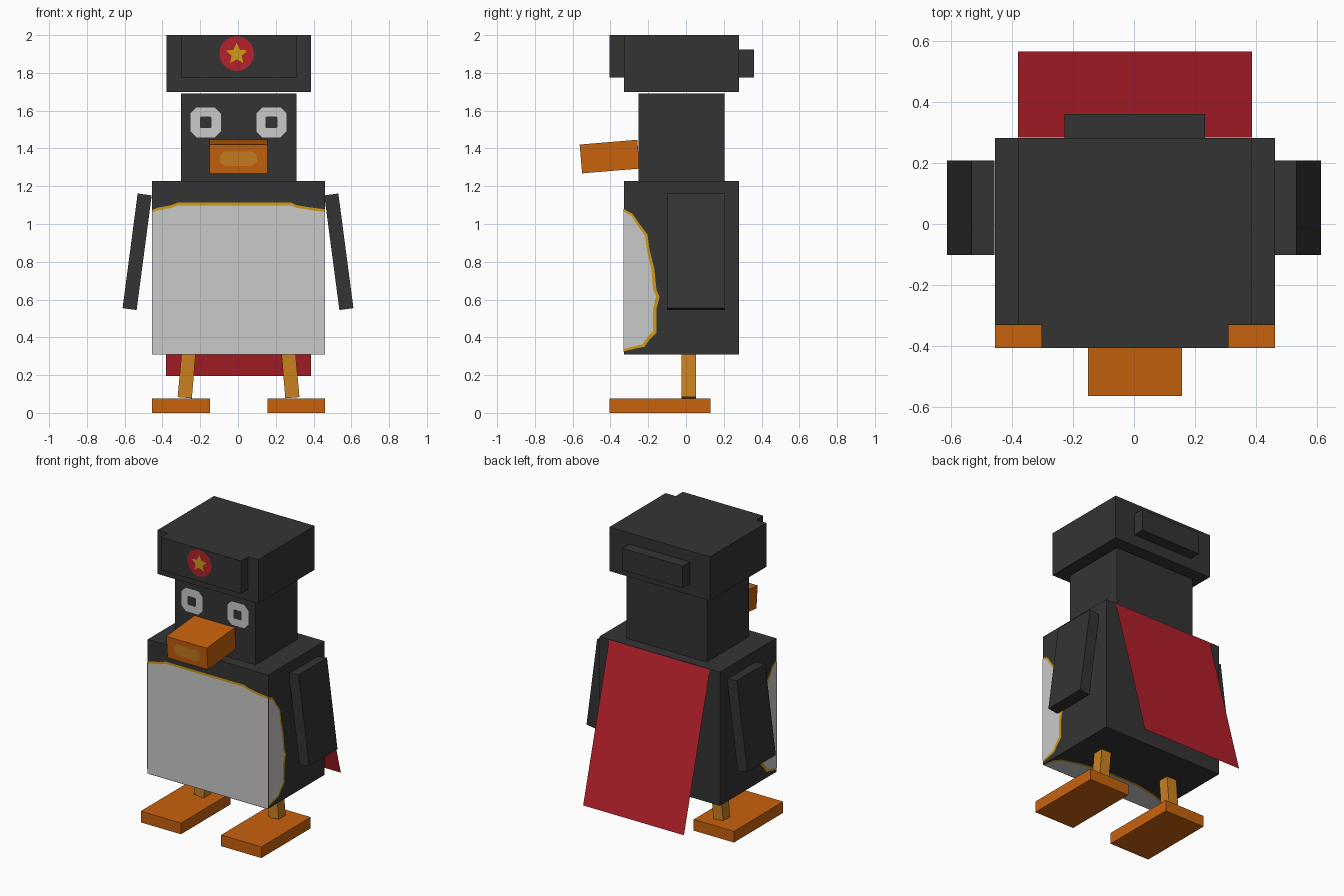
import bpy, bmesh, math
from mathutils import Vector, Matrix

if "Cube" in bpy.data.objects:
    bpy.data.objects.remove(bpy.data.objects["Cube"], do_unlink=True)


def material(name, r, g, b):
    lin = [((c / 255 + 0.055) / 1.055) ** 2.4 if c > 10 else c / 255 / 12.92 for c in (r, g, b)]
    m = bpy.data.materials.new(name)
    m.use_nodes = True
    m.diffuse_color = (*lin, 1)
    m.node_tree.nodes["Principled BSDF"].inputs["Base Color"].default_value = (*lin, 1)
    return m


DARK = material("charcoal", 52, 52, 52)
WHITE = material("pale grey", 202, 202, 202)
ORANGE = material("orange", 200, 98, 13)
AMBER = material("amber", 204, 129, 33)
RED = material("crimson", 182, 32, 43)
GOLD = material("gold", 205, 155, 18)


def finish(name, bm, mat):
    mesh = bpy.data.meshes.new(name)
    bm.to_mesh(mesh)
    bm.free()
    mesh.materials.append(mat)
    obj = bpy.data.objects.new(name, mesh)
    bpy.context.collection.objects.link(obj)
    return obj


def box(name, size, center, mat, axis="X", degrees=0):
    bm = bmesh.new()
    bmesh.ops.create_cube(bm, size=1)
    bmesh.ops.scale(bm, vec=size, verts=bm.verts)
    turn = Matrix.Rotation(math.radians(degrees), 4, axis)
    bmesh.ops.transform(bm, matrix=Matrix.Translation(center) @ turn, verts=bm.verts)
    return finish(name, bm, mat)


def plate(name, points, place, outward, mat):
    """Flat polygon; place() maps 2D points onto a surface."""
    bm = bmesh.new()
    face = bm.faces.new([bm.verts.new(place(u, v)) for u, v in points])
    face.normal_update()
    if face.normal.dot(Vector(outward)) < 0:
        face.normal_flip()
    bmesh.ops.triangulate(bm, faces=[face])
    return finish(name, bm, mat)


def ring(cx, cz, radii, count):
    """Points around a centre, cycling through the radii."""
    return [(cx + radii[i % len(radii)] * math.sin(math.tau * i / count),
             cz + radii[i % len(radii)] * math.cos(math.tau * i / count)) for i in range(count)]


def rounded_square(cx, cz, h, c):
    return [(cx - h, cz - h + c), (cx - h + c, cz - h), (cx + h - c, cz - h), (cx + h, cz - h + c),
            (cx + h, cz + h - c), (cx + h - c, cz + h), (cx - h + c, cz + h), (cx - h, cz + h - c)]


MID = 0.003
FRONT = (0, -1, 0)

# Body, head and hat
box("body", (0.917, 0.611, 0.918), (MID, -0.024, 0.769), DARK)
box("head", (0.611, 0.456, 0.462), (MID, -0.023, 1.459), DARK)
box("hat", (0.765, 0.611, 0.302), (MID, -0.024, 1.849), DARK)
box("hat_front_flap", (0.611, 0.08, 0.225), (MID, -0.366, 1.8875), DARK)
box("hat_back_flap", (0.46, 0.08, 0.15), (MID, 0.32, 1.85), DARK)

# Hat badge
plate("badge", ring(-0.007, 1.902, [0.092], 20), lambda x, z: (x, -0.409, z), FRONT, RED)
plate("badge_star", ring(-0.007, 1.900, [0.06, 0.028], 10),
      lambda x, z: (x, -0.412, z), FRONT, GOLD)

# Beak with a lighter patch on its tip
box("beak", (0.307, 0.306, 0.153), (MID, -0.404, 1.357), ORANGE, "X", 4.8)
plate("beak_patch", [(-0.095, 1.33), (-0.07, 1.306), (0.075, 1.306), (0.1, 1.33),
                     (0.1, 1.362), (0.075, 1.385), (-0.07, 1.385), (-0.095, 1.362)],
      lambda x, z: (x, -0.5595 - (z - 1.344) * 0.084, z), FRONT, AMBER)

# Eyes, wings, legs and feet on both sides
for side, s in (("right", -1), ("left", 1)):
    ex = MID + s * 0.174
    plate(side + "_eye", rounded_square(ex, 1.538, 0.08, 0.032),
          lambda x, z: (x, -0.255, z), FRONT, WHITE)
    plate(side + "_pupil", rounded_square(ex, 1.538, 0.031, 0.006),
          lambda x, z: (x, -0.258, z), FRONT, DARK)
    box(side + "_wing", (0.075, 0.308, 0.612), (s * 0.534, 0.053, 0.853), DARK, "Y", -s * 7.5)
    box(side + "_leg", (0.075, 0.075, 0.25), (MID + s * 0.274, 0.015, 0.205), AMBER, "Y", -s * 5)
    box(side + "_foot", (0.306, 0.535, 0.077), (MID + s * 0.3055, -0.1375, 0.0385), ORANGE)

# Belly on the front: gold border under a pale panel
L, R, B = -0.455, 0.461, 0.31
for name, drop, off, mat in (("belly_border", 0, 0.002, GOLD), ("belly", 0.014, 0.004, WHITE)):
    top = [(R, 1.078), (0.38, 1.088), (0.31, 1.1), (0.28, 1.113),
           (-0.32, 1.113), (-0.36, 1.098), (-0.42, 1.088), (L, 1.075)]
    plate(name, [(L, B), (R, B)] + [(x, z - drop) for x, z in top],
          lambda x, z: (x, -0.3295 - off, z), FRONT, mat)

# Belly wrapping round both sides
side_curve = [(-0.33, 1.08), (-0.283, 1.055), (-0.246, 1.0), (-0.204, 0.945), (-0.193, 0.865),
              (-0.167, 0.76), (-0.156, 0.65), (-0.14, 0.615), (-0.156, 0.55), (-0.156, 0.425),
              (-0.193, 0.387), (-0.22, 0.35), (-0.27, 0.34), (-0.33, 0.325)]
for side, s, edge in (("right", -1, L), ("left", 1, R)):
    for name, ky, kz, off, mat in (("belly_border", 1, 1, 0.002, GOLD),
                                   ("belly", 0.9, 0.965, 0.004, WHITE)):
        plate(f"{side}_{name}",
              [(-0.33 + (y + 0.33) * ky, 0.7 + (z - 0.7) * kz) for y, z in side_curve],
              lambda y, z: (edge + s * off, y, z), (s, 0, 0), mat)

# Belly wrapping underneath
under_curve = [(L, -0.33), (-0.445, -0.25), (-0.42, -0.21), (-0.3, -0.17), (-0.15, -0.14),
               (0.15, -0.14), (0.3, -0.17), (0.42, -0.21), (0.45, -0.25), (R, -0.33)]
for name, k, off, mat in (("under_belly_border", 1, 0.002, GOLD), ("under_belly", 0.92, 0.004, WHITE)):
    plate(name, [(MID + (x - MID) * (0.98 if k < 1 else 1), -0.33 + (y + 0.33) * k)
                 for x, y in under_curve],
          lambda x, y: (x, y, B - off), (0, 0, -1), mat)

# Cape: one sloping sheet from the shoulders
plate("cape", [(-0.38, 0), (0.386, 0), (0.386, 1), (-0.38, 1)],
      lambda x, t: (x, 0.283 + 0.282 * t, 1.226 - 1.03 * t), (0, 1, 0.3), RED)
